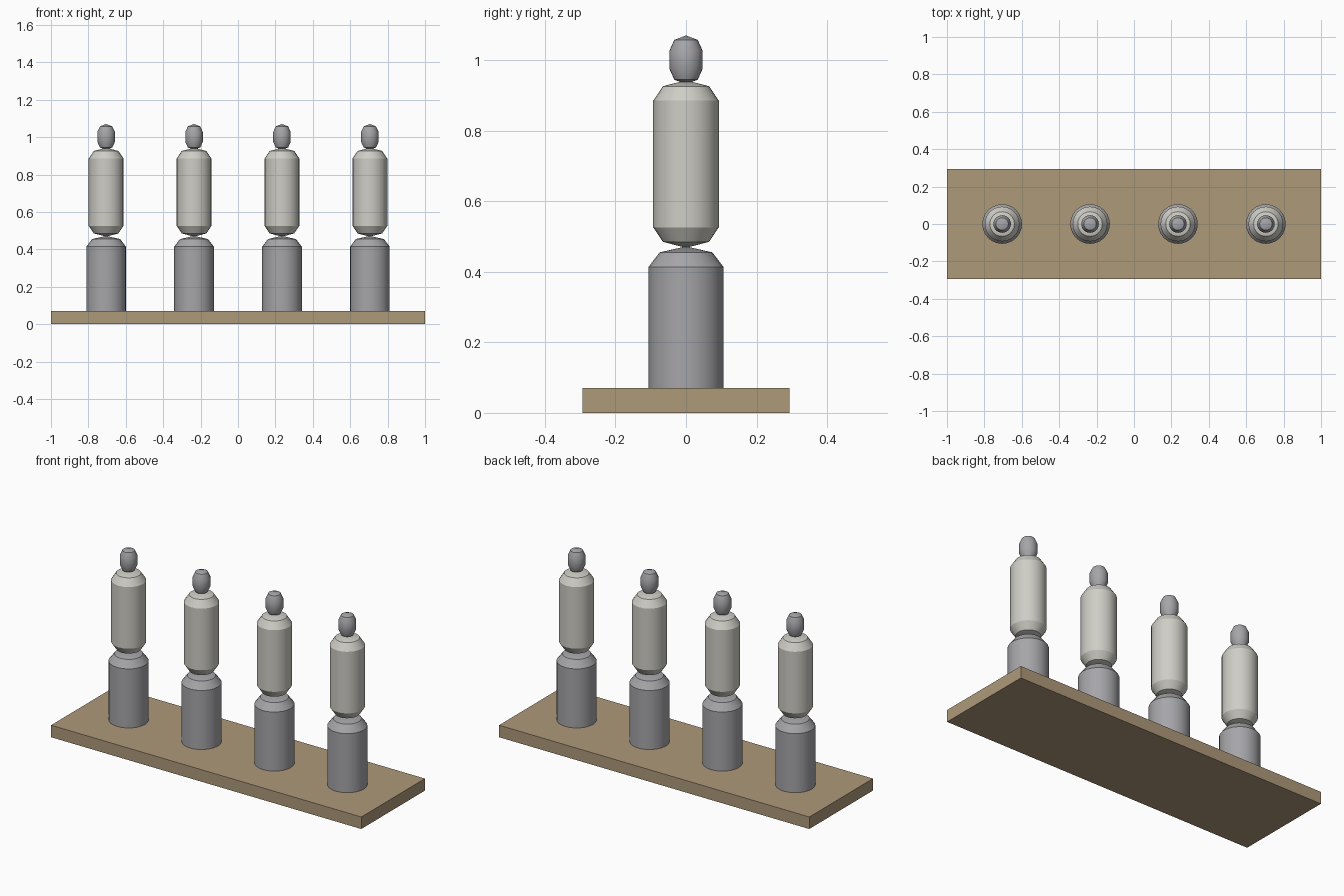
import bpy, bmesh, math

if "Cube" in bpy.data.objects:
    bpy.data.objects.remove(bpy.data.objects["Cube"], do_unlink=True)


def material(name, color):
    mat = bpy.data.materials.new(name)
    mat.use_nodes = True
    mat.diffuse_color = color
    mat.node_tree.nodes["Principled BSDF"].inputs["Base Color"].default_value = color
    return mat


wood = material("tan wood", (0.42, 0.32, 0.19, 1))
grey = material("mid grey", (0.38, 0.38, 0.40, 1))
cream = material("pale stone", (0.62, 0.61, 0.56, 1))


def add_object(name, bm, mat, x=0):
    mesh = bpy.data.meshes.new(name)
    bmesh.ops.recalc_face_normals(bm, faces=bm.faces)
    bm.to_mesh(mesh)
    bm.free()
    mesh.materials.append(mat)
    obj = bpy.data.objects.new(name, mesh)
    obj.location.x = x
    bpy.context.collection.objects.link(obj)
    return obj


def capsule(name, mat, x, radius, bottom, top, cap, segments=24):
    """Cylinder with a faceted dome of height cap at each end."""
    half = math.sqrt(0.5)
    profile = [(0, bottom), (radius * half, bottom + cap * (1 - half)),
               (radius, bottom + cap), (radius, top - cap),
               (radius * half, top - cap * (1 - half)), (0, top)]
    bm = bmesh.new()
    verts = [bm.verts.new((r, 0, z)) for r, z in profile]
    edges = [bm.edges.new(pair) for pair in zip(verts, verts[1:])]
    bmesh.ops.spin(bm, geom=verts + edges, cent=(0, 0, 0), axis=(0, 0, 1),
                   angle=math.tau, steps=segments)
    bmesh.ops.remove_doubles(bm, verts=bm.verts, dist=0.0005)
    obj = add_object(name, bm, mat, x)
    bpy.ops.object.select_all(action="DESELECT")
    obj.select_set(True)
    bpy.context.view_layer.objects.active = obj
    bpy.ops.object.shade_smooth_by_angle(angle=math.radians(30))


# Base board
bm = bmesh.new()
bmesh.ops.create_cube(bm, size=1)
bmesh.ops.scale(bm, vec=(2, 0.586, 0.07), verts=bm.verts)
bmesh.ops.translate(bm, vec=(0, 0, 0.035), verts=bm.verts)
add_object("base_board", bm, wood)

# Row of four figures, each a stack of three capsules
for i in range(4):
    x = (i - 1.5) * 0.47
    capsule(f"legs_{i + 1}", grey, x, 0.106, 0.002, 0.472, 0.058)
    capsule(f"torso_{i + 1}", cream, x, 0.093, 0.468, 0.943, 0.058)
    capsule(f"head_{i + 1}", grey, x, 0.047, 0.932, 1.07, 0.043)
